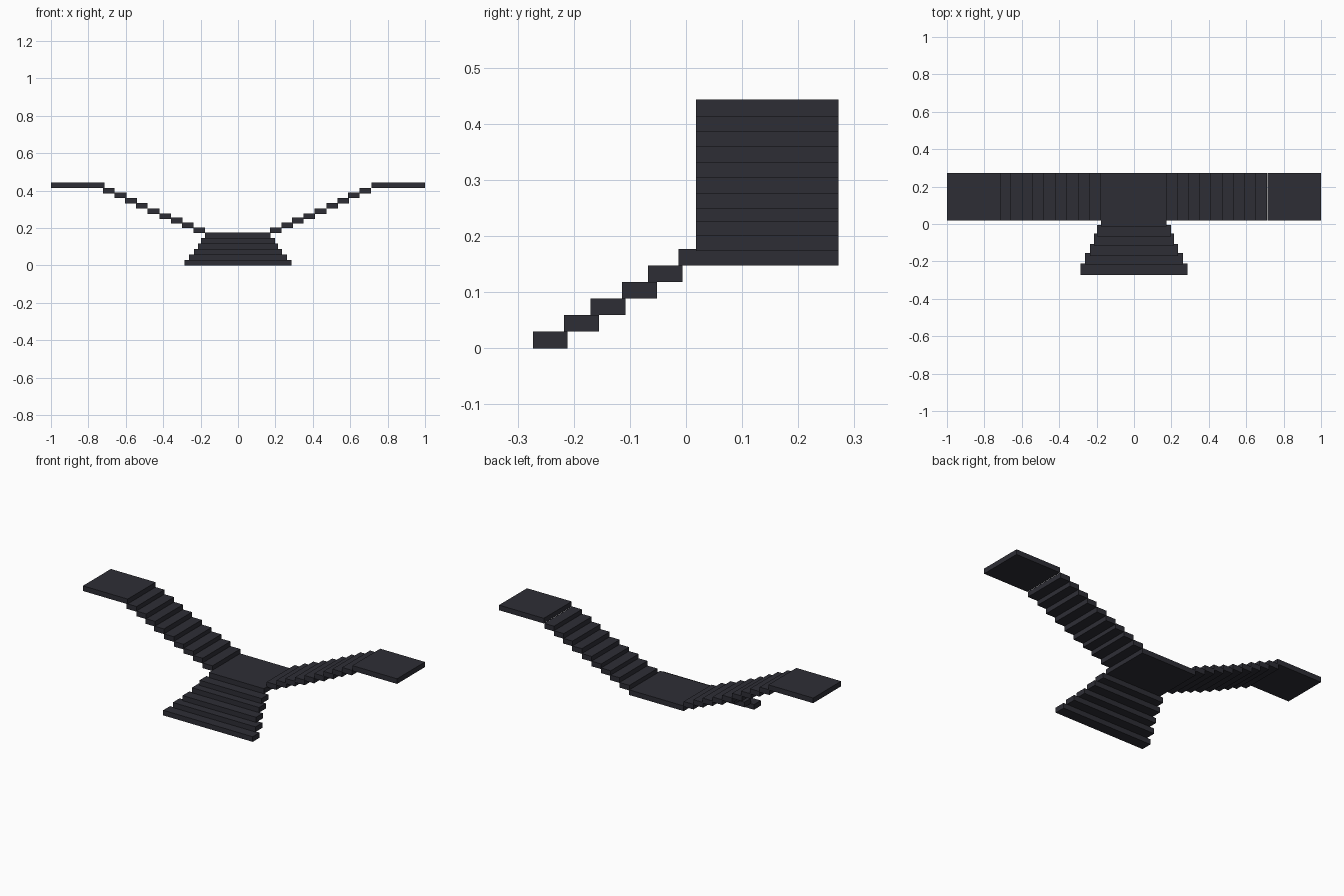
import bpy

if "Cube" in bpy.data.objects:
    bpy.data.objects.remove(bpy.data.objects["Cube"])

# one dark slate colour
mat = bpy.data.materials.new("dark slate")
mat.diffuse_color = (0.027, 0.027, 0.036, 1)
mat.use_nodes = True
mat.node_tree.nodes["Principled BSDF"].inputs["Base Color"].default_value = mat.diffuse_color


def box(name, x0, x1, y0, y1, z0, z1):
    bpy.ops.mesh.primitive_cube_add(
        size=1, location=((x0 + x1) / 2, (y0 + y1) / 2, (z0 + z1) / 2))
    ob = bpy.context.object
    ob.name = name
    ob.scale = (x1 - x0, y1 - y0, z1 - z0)
    bpy.ops.object.transform_apply(location=False, rotation=False, scale=True)
    ob.data.materials.append(mat)
    return ob


T = 0.0295      # tread thickness
DEPTH = 0.062   # tread depth

# lower flight: treads narrow towards the landing (half width, front y)
lower = [(0.285, -0.273), (0.263, -0.217), (0.234, -0.170),
         (0.214, -0.114), (0.197, -0.068)]
for i, (hw, y) in enumerate(lower):
    box(f"lower_tread_{i + 1}", -hw, hw, y, y + DEPTH, i * T, (i + 1) * T)

# middle landing
box("landing", -0.176, 0.174, -0.013, 0.272, 5 * T, 6 * T)

# side flights: inner edge of each tread, and shared tread tops
tops = [0.203, 0.230, 0.255, 0.278, 0.305, 0.333, 0.361, 0.389, 0.415]
right = [0.170, 0.233, 0.289, 0.350, 0.410, 0.473, 0.532, 0.588, 0.650]
left = [0.176, 0.238, 0.297, 0.359, 0.421, 0.484, 0.541, 0.597, 0.659]
for side, s, starts in (("right", 1, right), ("left", -1, left)):
    for i, (x, z) in enumerate(zip(starts, tops)):
        a, b = sorted((s * x, s * (x + DEPTH)))
        box(f"{side}_tread_{i + 1}", a, b, 0.018, 0.272, z - T, z)
    # upper platform at the end of the flight
    a, b = sorted((s * 0.715, s * 1.0))
    box(f"{side}_platform", a, b, 0.018, 0.272, 0.443 - T, 0.443)
